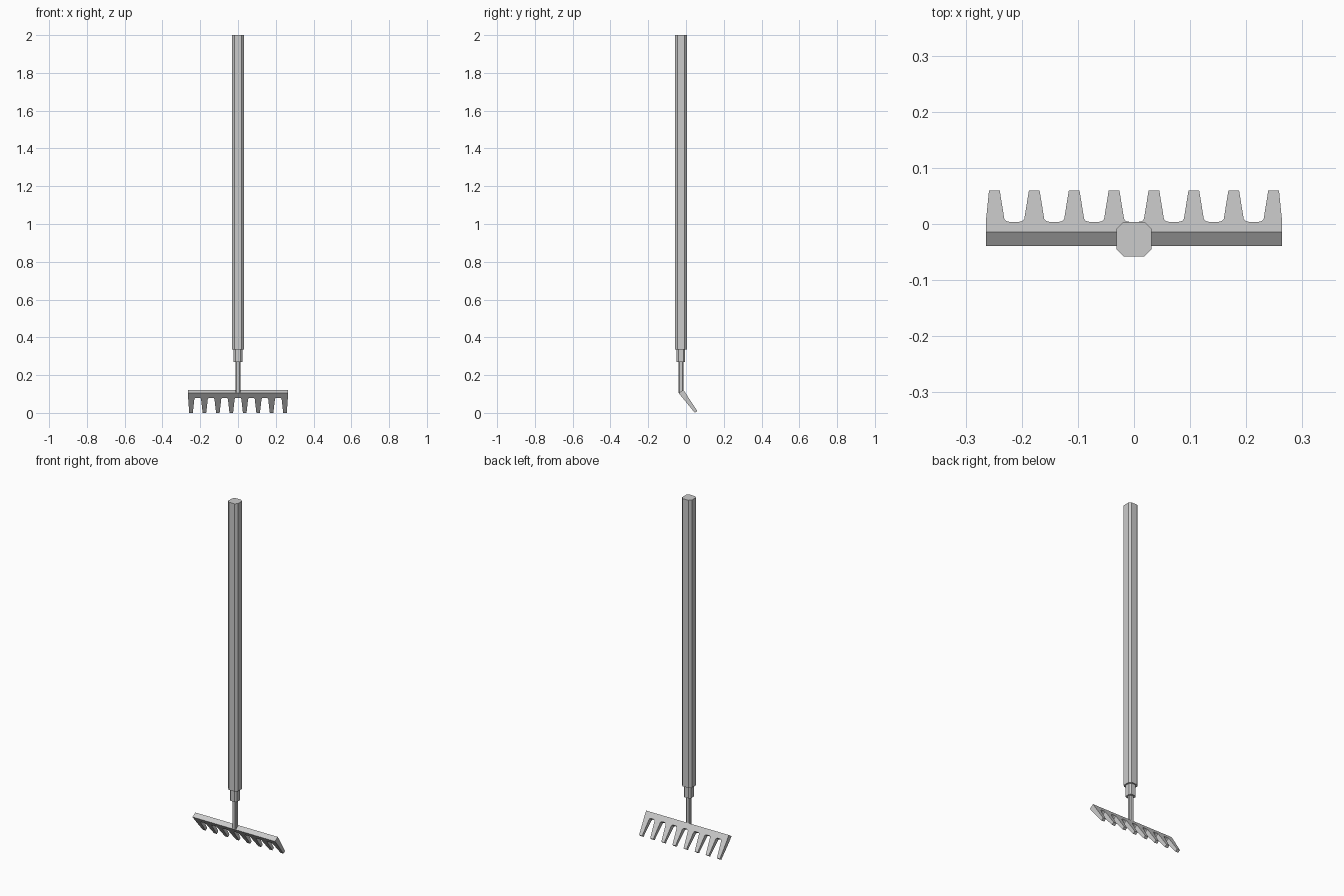
import bpy
import bmesh

if "Cube" in bpy.data.objects:
    bpy.data.objects.remove(bpy.data.objects["Cube"])


def make_object(name, bm):
    bmesh.ops.recalc_face_normals(bm, faces=bm.faces)
    mesh = bpy.data.meshes.new(name)
    bm.to_mesh(mesh)
    bm.free()
    obj = bpy.data.objects.new(name, mesh)
    bpy.context.collection.objects.link(obj)
    return obj


def solid(name, ring_a, ring_b):
    """Close two matching outlines into one solid."""
    bm = bmesh.new()
    a = [bm.verts.new(p) for p in ring_a]
    b = [bm.verts.new(p) for p in ring_b]
    bm.faces.new(a)
    bm.faces.new(b[::-1])
    n = len(a)
    for i in range(n):
        j = (i + 1) % n
        bm.faces.new((a[i], b[i], b[j], a[j]))
    return make_object(name, bm)


def chamfered_bar(name, r, chamfer, z0, z1, y=-0.027):
    """Upright square bar with chamfered corners (eight sides)."""
    k = r - chamfer
    ring = [(k, -r), (r, -k), (r, k), (k, r), (-k, r), (-r, k), (-r, -k), (-k, -r)]
    return solid(name, [(px, y + py, z0) for px, py in ring],
                 [(px, y + py, z1) for px, py in ring])


# Long handle, socket and neck rod
chamfered_bar("handle", 0.031, 0.0125, 0.335, 2.0)
chamfered_bar("socket", 0.0225, 0.009, 0.27, 0.335)
chamfered_bar("neck", 0.0125, 0.005, 0.104, 0.27)

# Rake head outline: x across, s from the top edge (0) to the tooth tips (1)
TEETH, PITCH = 8, 0.0711
half = 0.264
outline = [(-half, 0.0)]
for i in range(TEETH):
    c = (i - (TEETH - 1) / 2) * PITCH
    first, last = i == 0, i == TEETH - 1
    if first:
        outline.append((-half, 0.25))
    else:
        outline += [(c - 0.0265, 0.243), (c - 0.021, 0.26), (c - 0.0178, 0.31)]
    outline += [(c - 0.0095, 1.0), (c + 0.0095, 1.0)]
    if last:
        outline.append((half, 0.25))
    else:
        outline += [(c + 0.0178, 0.31), (c + 0.021, 0.26), (c + 0.0265, 0.243)]
outline.append((half, 0.0))


def surface(start, end):
    """Lay the outline on a sloping plane given by (y, z) end points."""
    return [(x, start[0] + (end[0] - start[0]) * s, start[1] + (end[1] - start[1]) * s)
            for x, s in outline]


# Sloping head, thinning toward the tooth tips
solid("rake_head",
      surface((-0.014, 0.122), (0.06, 0.01)),
      surface((-0.039, 0.105), (0.047, 0.0)))
